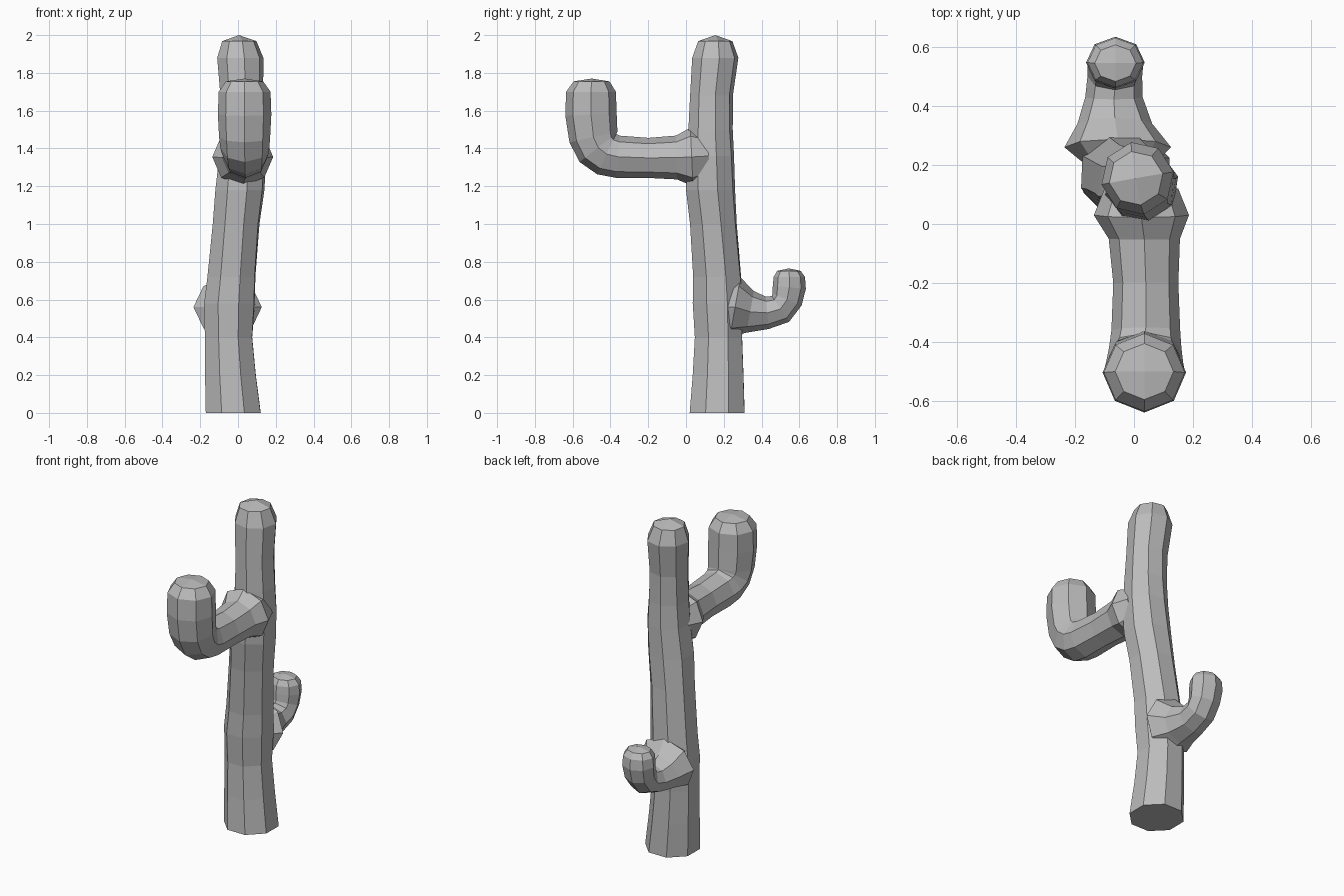
import bpy, bmesh
from math import sin, cos, radians
from mathutils import Vector

if "Cube" in bpy.data.objects:
    bpy.data.objects.remove(bpy.data.objects["Cube"])

SIDES = 8
X = Vector((1, 0, 0))

grey = bpy.data.materials.new("stem_grey")
grey.use_nodes = True
grey.diffuse_color = (0.5, 0.5, 0.5, 1)
grey.node_tree.nodes["Principled BSDF"].inputs["Base Color"].default_value = (0.5, 0.5, 0.5, 1)


def limb(name, rings, tip, upright=False, widen=1.0):
    """Eight-sided tube; each ring is (x, y, z, radius, twist), closed by a blunt tip."""
    bm = bmesh.new()
    pts = [Vector(r[:3]) for r in rings]
    loops = []
    for i, (p, r) in enumerate(zip(pts, rings)):
        t = pts[min(i + 1, len(pts) - 1)] - pts[max(i - 1, 0)]
        t.x = 0
        if upright or i >= len(pts) - 2:
            t = Vector((0, 0, 1))
        n = t.normalized().cross(X)
        loop = []
        for k in range(SIDES):
            a = radians(r[4] + k * 360 / SIDES)
            loop.append(bm.verts.new(p + (X * cos(a) * widen + n * sin(a)) * r[3]))
        loops.append(loop)
    for a, b in zip(loops, loops[1:]):
        for k in range(SIDES):
            j = (k + 1) % SIDES
            bm.faces.new((a[k], a[j], b[j], b[k]))
    bm.faces.new(loops[0][::-1])
    # Tip of four quads meeting at a point
    end, top = loops[-1], bm.verts.new(tip)
    for k in range(0, SIDES, 2):
        bm.faces.new((end[k], end[k + 1], end[(k + 2) % SIDES], top))
    bmesh.ops.recalc_face_normals(bm, faces=bm.faces)
    mesh = bpy.data.meshes.new(name)
    bm.to_mesh(mesh)
    bm.free()
    mesh.materials.append(grey)
    obj = bpy.data.objects.new(name, mesh)
    bpy.context.collection.objects.link(obj)
    return obj


# Main stem, leaning and twisting slightly
stem = limb("cactus_stem", [
    (-.025, .165, 0, .157, 22), (-.04, .17, .2, .145, 22),
    (-.05, .172, .4, .135, 22), (-.045, .17, .58, .143, 20),
    (-.035, .165, .72, .135, 20), (-.01, .145, 1.0, .13, 18),
    (.01, .13, 1.18, .135, 16), (.025, .13, 1.36, .128, 14),
    (.025, .13, 1.5, .12, 12), (.02, .135, 1.68, .115, 10),
    (.012, .155, 1.88, .124, 10), (.007, .155, 1.968, .092, 10),
], (.005, .155, 2.0), upright=True)

# Large upper arm reaching forward, then up
front_arm = limb("front_arm", [
    (.025, .12, 1.36, .12, 0), (.025, .03, 1.355, .155, 0),
    (.035, -.05, 1.352, .116, 0), (.04, -.2, 1.35, .106, 0),
    (.04, -.36, 1.356, .112, 0), (.038, -.42, 1.37, .118, 0),
    (.036, -.465, 1.405, .125, 0), (.035, -.49, 1.46, .13, 0),
    (.035, -.503, 1.58, .136, 0), (.035, -.503, 1.7, .132, 0),
    (.035, -.5, 1.755, .095, 0),
], (.035, -.5, 1.77), widen=1.04)

# Small lower arm at the back
back_arm = limb("back_arm", [
    (-.05, .2, .56, .1, 0), (-.055, .26, .56, .16, 0),
    (-.065, .34, .535, .112, 0), (-.068, .43, .53, .086, 0),
    (-.065, .5, .55, .082, 0), (-.063, .535, .6, .083, 0),
    (-.063, .547, .665, .088, 0), (-.063, .547, .72, .083, 0),
    (-.063, .545, .752, .062, 0),
], (-.063, .545, .765), widen=1.13)

# Fuse the arms into the stem
bpy.context.view_layer.objects.active = stem
for arm in (front_arm, back_arm):
    mod = stem.modifiers.new("join_" + arm.name, "BOOLEAN")
    mod.operation = "UNION"
    mod.solver = "EXACT"
    mod.object = arm
    bpy.ops.object.modifier_apply(modifier=mod.name)
    bpy.data.objects.remove(arm)
